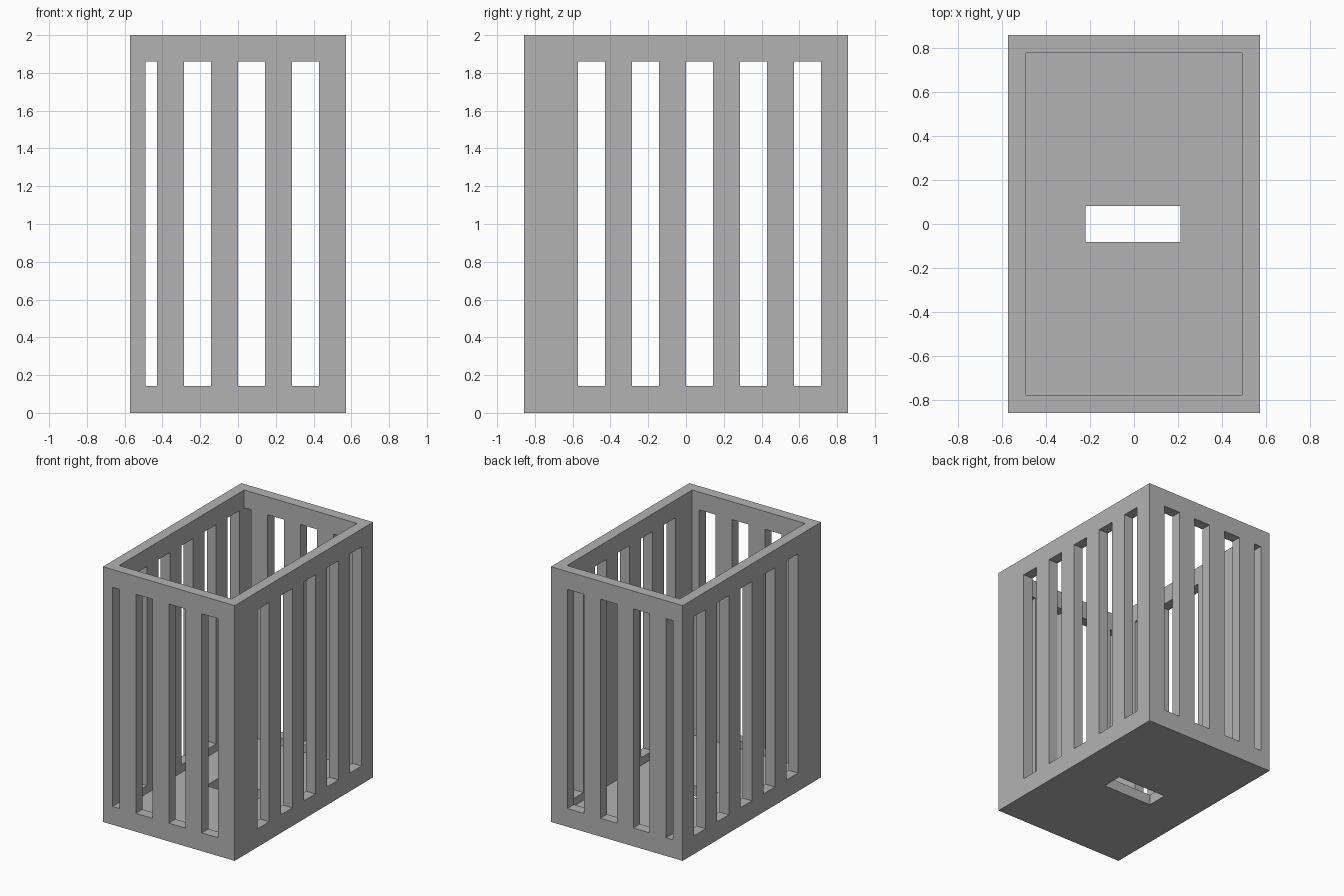
import bpy
import bmesh
from mathutils import Matrix, Vector

cube = bpy.data.objects.get("Cube")
if cube:
    bpy.data.objects.remove(cube, do_unlink=True)

# Overall sizes
HX, HY, H = 0.571, 0.857, 2.0
WALL = 0.082
PITCH, SLOT = 2 / 7, 1 / 7
LOW, HIGH = 0.143, 1.86

grey = bpy.data.materials.new("plain_grey")
grey.use_nodes = True
colour = (0.45, 0.45, 0.45, 1)
grey.diffuse_color = colour
grey.node_tree.nodes["Principled BSDF"].inputs["Base Color"].default_value = colour


def boxes(name, spans):
    """One object made of boxes, each given as a low and a high corner."""
    bm = bmesh.new()
    for lo, hi in spans:
        lo, hi = Vector(lo), Vector(hi)
        place = Matrix.Translation((lo + hi) / 2) @ Matrix.Diagonal((*(hi - lo), 1))
        bmesh.ops.create_cube(bm, size=1, matrix=place)
    mesh = bpy.data.meshes.new(name)
    bm.to_mesh(mesh)
    bm.free()
    mesh.materials.append(grey)
    obj = bpy.data.objects.new(name, mesh)
    bpy.context.collection.objects.link(obj)
    return obj


def cut(target, name, spans):
    """Subtract boxes from the target, then discard the cutter."""
    cutter = boxes(name, spans)
    cutter.hide_render = True
    mod = target.modifiers.new(name, 'BOOLEAN')
    mod.operation = 'DIFFERENCE'
    mod.solver = 'EXACT'
    mod.object = cutter
    bpy.context.view_layer.objects.active = target
    bpy.ops.object.modifier_apply(modifier=mod.name)
    bpy.data.objects.remove(cutter, do_unlink=True)


# Open-topped box with a floor as thick as its walls
crate = boxes("slatted_box", [((-HX, -HY, 0), (HX, HY, H))])
ix, iy = HX - WALL, HY - WALL
cut(crate, "cavity", [((-ix, -iy, WALL), (ix, iy, H + 1))])

# Slots through the side walls
cut(crate, "side_slots", [((-1, k * PITCH, LOW), (1, k * PITCH + SLOT, HIGH))
                          for k in range(-2, 3)])

# Slots through the front and back; the first is narrowed by the side wall
cut(crate, "end_slots", [((max(k * PITCH, -ix), -1, LOW), (k * PITCH + SLOT, 1, HIGH))
                         for k in range(-2, 2)])

# Opening in the floor
cut(crate, "floor_hole", [((-0.22, -0.082, -1), (0.21, 0.082, 1))])
